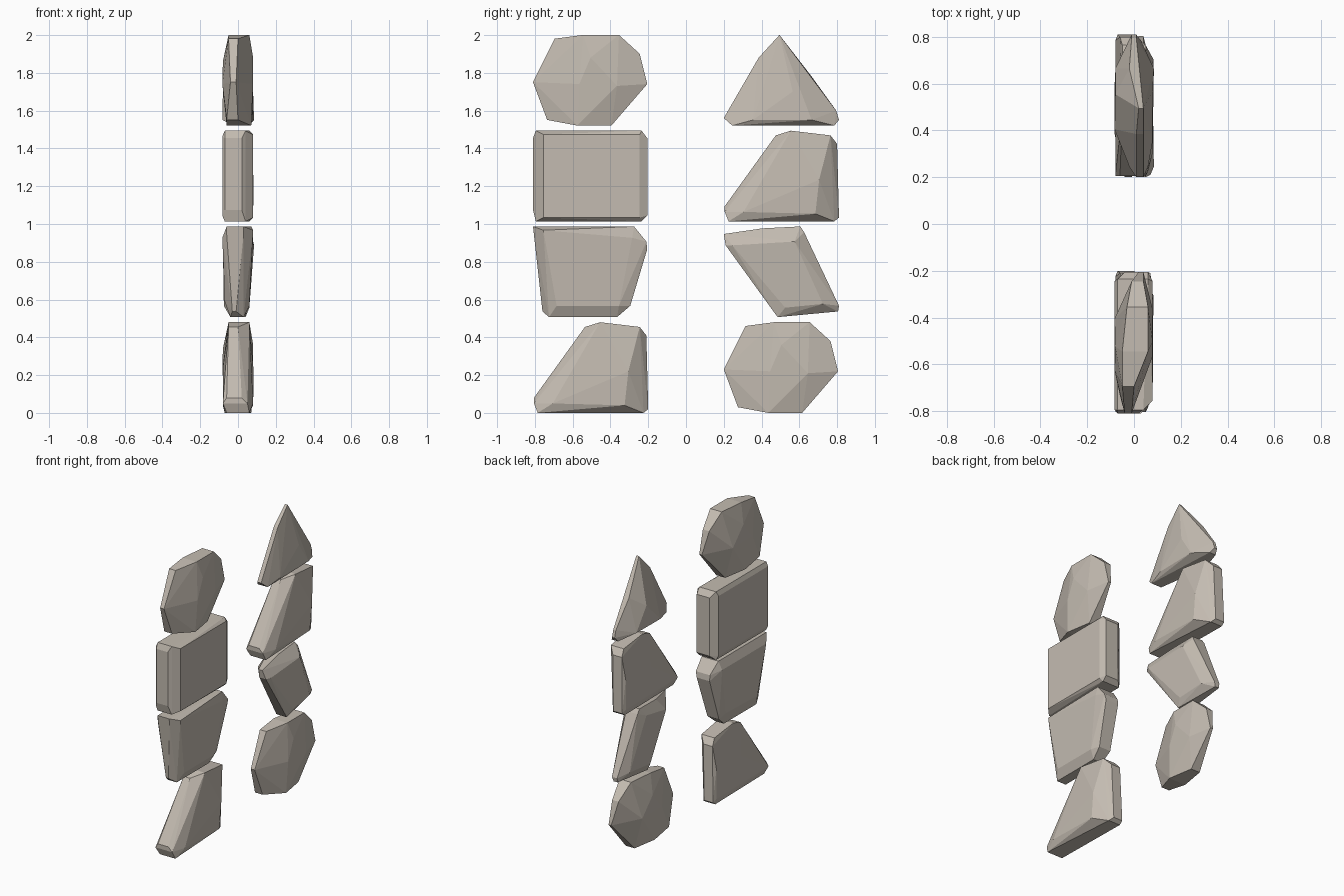
import bpy, bmesh

# Each stone is the hull of a rim (y, z, x_min, x_max) and two side facets (x, y, z)
WEDGE = ([(-.30, .08, -.06, .02), (-.30, .05, -.08, .05), (-.28, 0, -.06, .06), (.28, 0, -.07, .02),
          (.305, .02, -.07, .00), (.295, .41, -.06, .01), (.26, .455, -.05, .05),
          (.05, .48, -.05, .06), (-.03, .455, -.05, .00)],
         [(.08, -.20, .05), (.08, .18, .04), (.083, .20, .22), (.08, .06, .24),
          (-.08, -.25, .05), (-.08, .28, .04), (-.08, .28, .25), (-.08, 0, .24)])

OCTAGON = ([(-.305, .23, -.04, -.01), (-.19, .46, -.05, .00), (-.04, .48, -.05, .06),
            (.15, .48, -.03, .06), (.26, .38, -.01, .04), (.30, .22, .02, .04),
            (.11, 0, -.03, .04), (-.07, 0, -.06, .07), (-.23, .03, -.06, .00)],
           [(.08, -.06, .22), (.08, 0, .36), (.08, .14, .21),
            (-.083, -.12, .22), (-.08, -.02, .34), (-.083, .10, .22)])

BLOCK = ([(-.305, .06, -.07, .02), (-.29, 0, -.07, .04), (.27, 0, -.07, .06),
          (.30, .03, -.04, .06), (.30, .44, -.04, .06), (.27, .48, -.07, .06),
          (-.29, .48, -.07, .04), (-.305, .44, -.07, .02)],
         [(.08, -.25, .02), (.08, .26, .02), (.08, .26, .46), (.08, -.25, .46),
          (-.083, -.29, .03), (-.083, .26, .03), (-.083, .26, .45), (-.083, -.29, .45)])

KEYSTONE = ([(-.305, .48, -.06, .03), (-.30, .44, -.06, .03), (-.255, .03, -.03, -.01),
             (-.22, 0, -.04, .03), (.14, 0, -.04, .03), (.21, .06, -.05, .04),
             (.30, .36, -.04, .06), (.295, .40, -.04, .07), (.23, .48, -.06, .07)],
            [(.08, -.25, .46), (.08, .22, .42), (.06, -.18, .06), (.06, .15, .06),
             (-.083, -.27, .42), (-.083, .22, .42), (-.07, -.19, .08), (-.07, .16, .09)])

SLANT = ([(-.305, .44, .02, .05), (-.295, .38, .02, .07), (-.02, 0, -.04, .04),
          (.30, .03, -.03, .00), (.305, .06, -.03, .01), (.12, .45, -.06, .03),
          (.10, .48, -.06, .02), (-.10, .47, -.05, .03)],
         [(.085, -.26, .38), (.08, .07, .40), (.05, .22, .07), (.06, .02, .05),
          (-.08, -.17, .38), (-.08, .05, .42), (-.07, .22, .08), (-.075, 0, .06)])

PEAK = ([(-.305, .04, .01, .04), (-.26, 0, -.02, .06), (.28, 0, -.02, .03),
         (.305, .03, -.01, .01), (.29, .08, -.01, .01), (.16, .26, -.02, .02),
         (-.01, .48, .02, .04), (-.12, .36, .01, .04)],
        [(.08, -.15, .03), (.085, .16, .03), (.08, .06, .18),
         (-.083, -.10, .03), (-.08, .16, .03), (-.08, .05, .18)])

rock = bpy.data.materials.new("rock")
rock.diffuse_color = (.55, .50, .44, 1)


def stone(name, shape, y, z):
    rim, facets = shape
    points = [(x, py, pz) for py, pz, a, b in rim for x in (a, b)] + facets
    bm = bmesh.new()
    for px, py, pz in points:
        bm.verts.new((px, py + y, pz + z))
    hull = bmesh.ops.convex_hull(bm, input=bm.verts)
    loose = {g for g in hull["geom_interior"] + hull["geom_unused"]
             if isinstance(g, bmesh.types.BMVert)}
    bmesh.ops.delete(bm, geom=list(loose), context='VERTS')
    # merge nearly flat triangles into broad chiselled planes
    bmesh.ops.dissolve_limit(bm, angle_limit=.05, verts=bm.verts, edges=bm.edges)
    bmesh.ops.recalc_face_normals(bm, faces=bm.faces)
    mesh = bpy.data.meshes.new(name)
    bm.to_mesh(mesh)
    bm.free()
    mesh.materials.append(rock)
    bpy.context.collection.objects.link(bpy.data.objects.new(name, mesh))


# Two columns of four stones, listed from the bottom up
columns = {"front": (-.505, [WEDGE, KEYSTONE, BLOCK, OCTAGON]),
           "rear": (.505, [OCTAGON, SLANT, WEDGE, PEAK])}
for side, (y, shapes) in columns.items():
    for i, shape in enumerate(shapes):
        stone(f"{side}_stone_{i + 1}", shape, y, i * .507)
